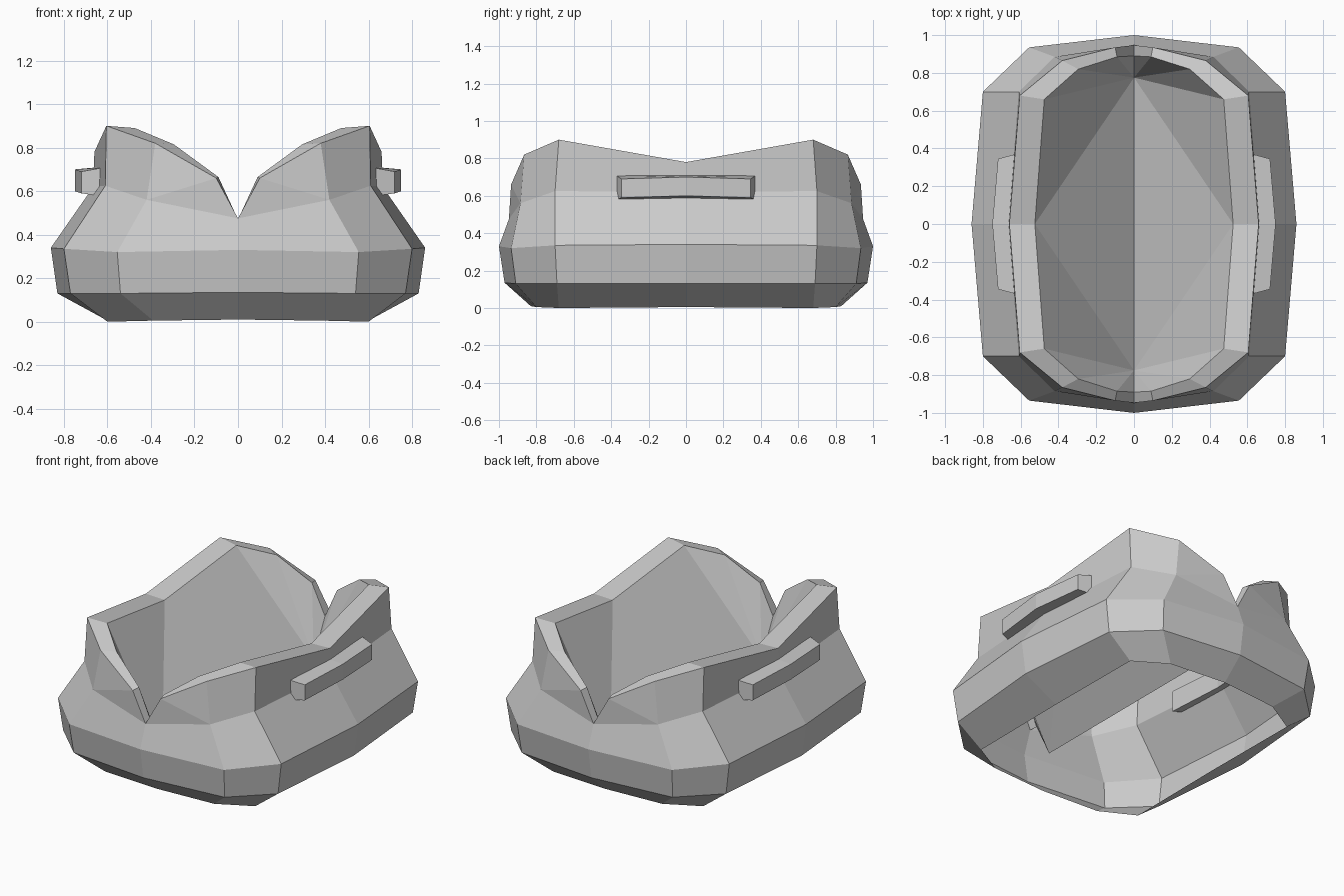
import bpy
import bmesh

if "Cube" in bpy.data.objects:
    bpy.data.objects.remove(bpy.data.objects["Cube"])


def quarter_object(name, grid_strips, fans=(), mirror_y=True):
    """Build one corner from point strips and fans, then mirror it."""
    bm = bmesh.new()

    def face(pts):
        bm.faces.new([bm.verts.new(p) for p in pts])

    for low, high in grid_strips:
        for i in range(len(low) - 1):
            face((low[i], low[i + 1], high[i + 1], high[i]))
    for hub, edge in fans:
        for p, q in zip(edge, edge[1:]):
            face((hub, p, q))
    bmesh.ops.remove_doubles(bm, verts=bm.verts, dist=0.0005)
    bmesh.ops.recalc_face_normals(bm, faces=bm.faces)
    mesh = bpy.data.meshes.new(name)
    bm.to_mesh(mesh)
    bm.free()
    ob = bpy.data.objects.new(name, mesh)
    bpy.context.collection.objects.link(ob)
    mod = ob.modifiers.new("mirror", 'MIRROR')
    mod.use_axis = (True, mirror_y, False)
    mod.merge_threshold = 0.001
    return ob


# Body rings: side middle, corner, end corner, end middle
base = [(0.60, 0, 0.005), (0.60, 0.68, 0), (0.39, 0.80, 0.005), (0, 0.83, 0.01)]
lower = [(0.83, 0, 0.13), (0.77, 0.69, 0.13), (0.54, 0.91, 0.13), (0, 0.97, 0.135)]
belly = [(0.86, 0, 0.34), (0.80, 0.70, 0.335), (0.555, 0.935, 0.32), (0, 1.0, 0.33)]
waist = [(0.665, 0, 0.62), (0.61, 0.70, 0.625), (0.42, 0.885, 0.56), (0, 0.947, 0.475)]

# Opening: outer and inner lip dipping to a notch at each end
side, corner, shoulder = (0.66, 0, 0.78), (0.605, 0.68, 0.90), (0.38, 0.865, 0.82)
near_notch, notch = (0.10, 0.935, 0.66), waist[3]
lip_out = [side, corner, shoulder, near_notch, notch]
lip_in = [(0.525, 0, 0.775), (0.475, 0.66, 0.89), (0.295, 0.82, 0.815),
          (0.09, 0.885, 0.665), (0, 0.89, 0.47)]

# Bowl: creased valley inside the opening
keel_end, keel_mid = (0, 0.775, 0.24), (0, 0, 0.24)

quarter_object(
    "open_body",
    [(base, lower), (lower, belly), (belly, waist),
     (waist[:3], lip_out[:3]), (lip_out, lip_in)],
    [(waist[2], [notch, near_notch, shoulder]),
     (keel_end, [keel_mid] + lip_in)])

# Side handles: bowed bars, each a half bar mirrored
mid = [(0.64, 0, 0.58), (0.75, 0, 0.60), (0.75, 0, 0.70), (0.64, 0, 0.71)]
end = [(0.61, 0.375, 0.575), (0.72, 0.345, 0.59), (0.72, 0.345, 0.69), (0.61, 0.375, 0.71)]
quarter_object("side_handles", [(mid + mid[:1], end + end[:1]),
                                ([end[0], end[1]], [end[3], end[2]])])
